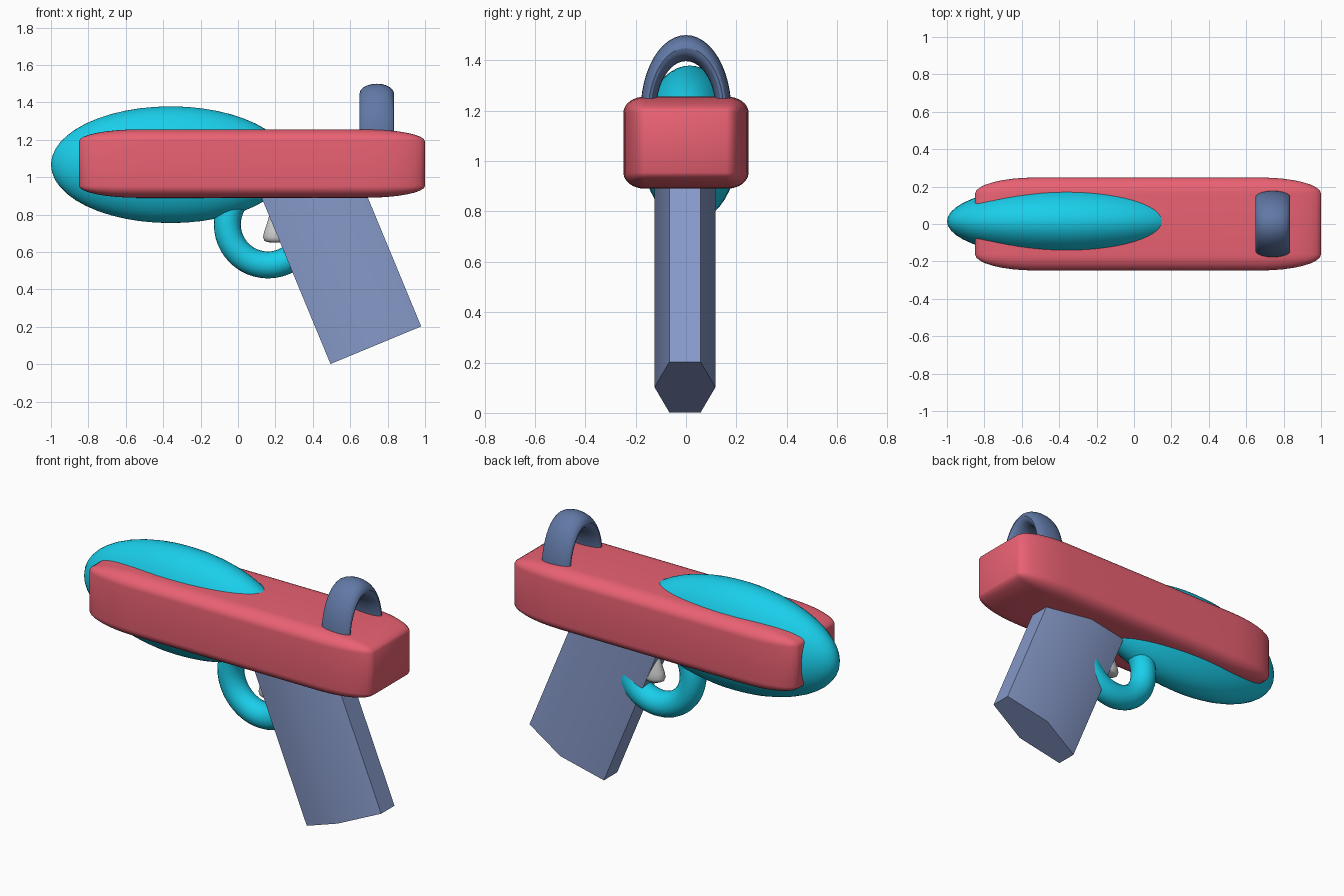
import bpy, bmesh, math
from mathutils import Matrix, Vector

if "Cube" in bpy.data.objects:
    bpy.data.objects.remove(bpy.data.objects["Cube"])


def material(name, rgb):
    m = bpy.data.materials.new(name)
    m.diffuse_color = (*rgb, 1)
    m.use_nodes = True
    m.node_tree.nodes["Principled BSDF"].inputs["Base Color"].default_value = m.diffuse_color
    return m


RED = material("red", (0.82, 0.12, 0.17))
CYAN = material("cyan", (0.01, 0.62, 0.83))
BLUE = material("light_blue", (0.24, 0.32, 0.58))
DARK = material("slate_blue", (0.12, 0.19, 0.38))


def finish(name, bm, mat=None, angle=30):
    bmesh.ops.recalc_face_normals(bm, faces=bm.faces)
    me = bpy.data.meshes.new(name)
    bm.to_mesh(me)
    bm.free()
    ob = bpy.data.objects.new(name, me)
    bpy.context.collection.objects.link(ob)
    if mat:
        me.materials.append(mat)
    bpy.ops.object.select_all(action='DESELECT')
    ob.select_set(True)
    bpy.context.view_layer.objects.active = ob
    bpy.ops.object.shade_smooth_by_angle(angle=math.radians(angle))
    return ob


def place(bm, loc, scale=(1, 1, 1), rot=Matrix()):
    bm.transform(Matrix.Translation(loc) @ rot @ Matrix.Diagonal((*scale, 1)))


def lathe(profile, steps=32, closed=False):
    """Spin (radius, height) points about z."""
    bm = bmesh.new()
    vs = [bm.verts.new((r, 0, z)) for r, z in profile]
    pairs = list(zip(vs, vs[1:] + vs[:1]))
    if not closed:
        pairs.pop()
    edges = [bm.edges.new(p) for p in pairs]
    bmesh.ops.spin(bm, geom=vs + edges, axis=(0, 0, 1), cent=(0, 0, 0),
                   angle=math.tau, steps=steps)
    bmesh.ops.remove_doubles(bm, verts=bm.verts, dist=1e-5)
    return bm


def torus(major, minor, steps=48, sides=20):
    ring = [(major + minor * math.cos(math.tau * i / sides),
             minor * math.sin(math.tau * i / sides)) for i in range(sides)]
    return lathe(ring, steps, True)


# body: rounded box stretched along its length
bm = bmesh.new()
bmesh.ops.create_cube(bm, size=1)
bmesh.ops.bevel(bm, geom=bm.edges[:], offset=0.175, segments=8,
                profile=0.5, affect='EDGES')
place(bm, (0.075, 0, 1.073), (1.85, 0.497, 0.366))
finish("body", bm, RED)

# nose: long ellipsoid through the front of the body
bm = bmesh.new()
bmesh.ops.create_uvsphere(bm, u_segments=48, v_segments=24, radius=1)
place(bm, (-0.36, 0.015, 1.067), (0.64, 0.195, 0.312),
      Matrix.Rotation(math.pi / 2, 4, 'Z') @ Matrix.Rotation(-math.pi / 2, 4, 'Z'))
finish("nose", bm, CYAN)

# trigger guard: ring in the x-z plane
bm = torus(0.217, 0.072)
place(bm, (0.16, 0.015, 0.748), rot=Matrix.Rotation(math.pi / 2, 4, 'X'))
finish("trigger_guard", bm, CYAN)

# trigger: small teardrop
bm = lathe([(0, 0), (0.045, 0.003), (0.062, 0.012), (0.068, 0.03), (0.062, 0.06),
            (0.045, 0.11), (0.028, 0.17), (0.012, 0.22), (0, 0.25)], 24)
place(bm, (0.202, 0.01, 0.65), (1, 0.7, 1))
finish("trigger", bm, None, 60)

# grip: leaning six-sided prism
bm = bmesh.new()
hexagon = [(0.2625 * sx, 0.0625 * sy) for sx, sy in ((-1, -1), (1, -1))]
hexagon = [(-0.2625, -0.062), (0, -0.121), (0.2625, -0.062),
           (0.2625, 0.062), (0, 0.121), (-0.2625, 0.062)]
base = bm.faces.new([bm.verts.new((x, y, 0)) for x, y in hexagon])
ext = bmesh.ops.extrude_face_region(bm, geom=[base])
bmesh.ops.translate(bm, vec=(0, 0, 1.0),
                    verts=[g for g in ext["geom"] if isinstance(g, bmesh.types.BMVert)])
place(bm, (0.737, -0.004, 0.102), rot=Matrix.Rotation(math.radians(-22.5), 4, 'Y'))
finish("grip", bm, BLUE)

# rear sight: stretched ring half sunk in the body
bm = torus(0.149, 0.031)
place(bm, (0.742, 0, 1.2), (1, 1, 1),
      Matrix.Diagonal((0.092 / 0.031, 1, 0.30 / 0.18, 1)) @ Matrix.Rotation(math.pi / 2, 4, 'Y'))
finish("rear_sight", bm, DARK)
